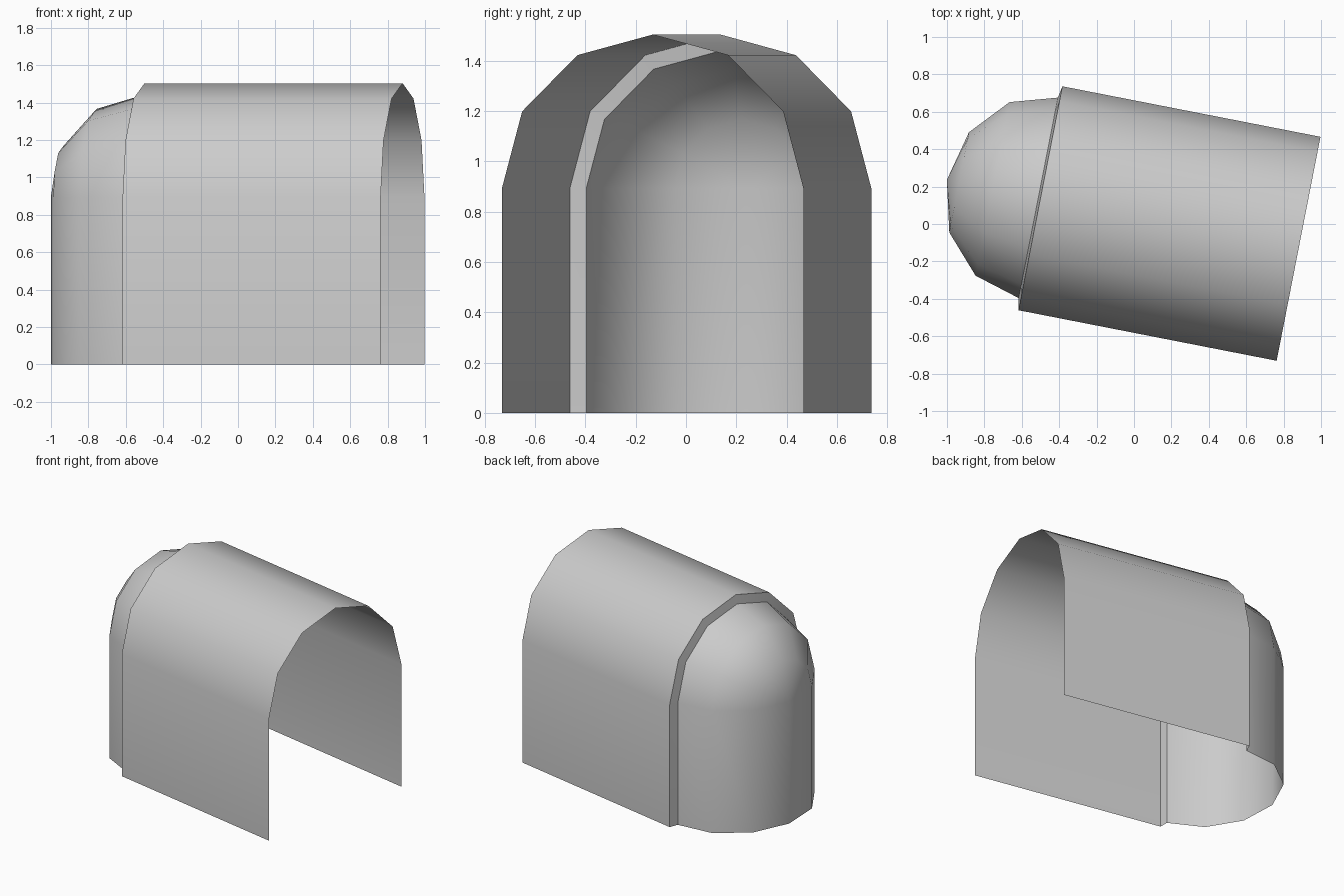
import bpy, bmesh, math
from mathutils import Matrix

cube = bpy.data.objects.get("Cube")
if cube:
    bpy.data.objects.remove(cube, do_unlink=True)

plaster = bpy.data.materials.new("light_grey_plaster")
colour = (0.6, 0.6, 0.6, 1)
plaster.diffuse_color = colour
plaster.use_nodes = True
plaster.node_tree.nodes["Principled BSDF"].inputs["Base Color"].default_value = colour

SPRING = 0.893      # height where the arches start
NAVE_R, APSE_R = 0.61, 0.546
LENGTH, DEPTH, STEP = 1.406, 0.498, 0.012
SEGMENTS = 6
# Places the model: the apse end of the nave is the local origin
PLACE = Matrix.Translation((-0.5, 0.1375, 0)) @ Matrix.Rotation(math.radians(-11.07), 4, "Z")


def arch(x, r):
    """Straight legs and a half-round top, in the plane at x."""
    angles = [math.pi * i / SEGMENTS for i in range(SEGMENTS + 1)]
    top = [(x, -r * math.cos(a), SPRING + r * math.sin(a)) for a in angles]
    return [(x, -r, 0)] + top + [(x, r, 0)]


def loft(name, stations):
    """Skin an open shell over a row of arches given as (x, radius)."""
    bm = bmesh.new()
    rings = [[bm.verts.new(p) for p in arch(x, r)] for x, r in stations]
    for a, b in zip(rings, rings[1:]):
        for i in range(len(a) - 1):
            bm.faces.new((a[i], a[i + 1], b[i + 1], b[i]))
    bmesh.ops.remove_doubles(bm, verts=bm.verts, dist=1e-4)
    bm.transform(PLACE)
    mesh = bpy.data.meshes.new(name)
    bm.to_mesh(mesh)
    bm.free()
    mesh.materials.append(plaster)
    obj = bpy.data.objects.new(name, mesh)
    bpy.context.collection.objects.link(obj)
    bpy.ops.object.select_all(action="DESELECT")
    obj.select_set(True)
    bpy.context.view_layer.objects.active = obj
    bpy.ops.object.shade_smooth_by_angle(angle=math.radians(40))
    return obj


# Vaulted nave, open at the far end and below
loft("nave_vault", [(LENGTH, NAVE_R), (0, NAVE_R)])

# Narrow shoulder between nave and apse
loft("apse_shoulder", [(0, NAVE_R), (-STEP, APSE_R)])

# Rounded apse: arches shrinking to a vertical line at the tip
turns = [math.pi / 2 * i / 3 for i in range(4)]
loft("apse", [(-STEP - DEPTH * math.sin(t), APSE_R * math.cos(t)) for t in turns])
